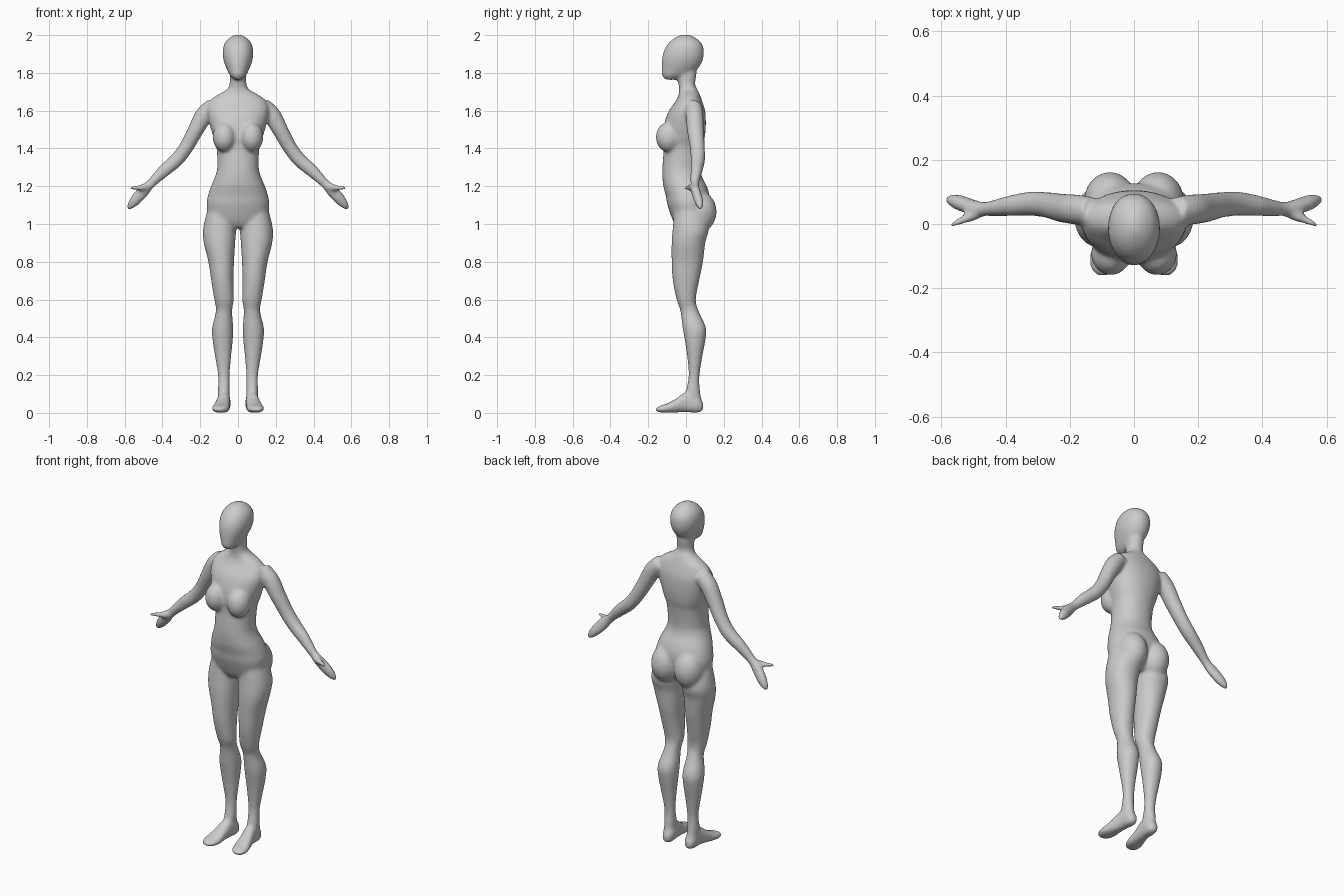
import bpy, bmesh, math
from mathutils import Vector, Matrix

bm = bmesh.new()
STEPS, SEGS = 5, 36


def smooth_rows(rows):
    """Catmull-Rom interpolation of every column of a profile table."""
    out, n = [], len(rows)
    for i in range(n - 1):
        quad = [rows[max(i - 1, 0)], rows[i], rows[i + 1], rows[min(i + 2, n - 1)]]
        for s in range(STEPS):
            t = s / STEPS
            out.append([0.5 * (2 * b + (c - a) * t + (2 * a - 5 * b + 4 * c - d) * t * t
                               + (3 * b - a - 3 * c + d) * t ** 3)
                        for a, b, c, d in zip(*quad)])
    return out + [list(rows[-1])]


def loft(rings, power=2.0, side=1):
    """Skin closed superellipse rings given as (centre, u radius, v radius)."""
    loops = []
    for c, u, v in rings:
        loop = []
        for k in range(SEGS):
            a = 2 * math.pi * k / SEGS
            ca, sa = math.cos(a), math.sin(a)
            p = (c + u * math.copysign(abs(ca) ** (2 / power), ca)
                 + v * math.copysign(abs(sa) ** (2 / power), sa))
            loop.append(bm.verts.new((p.x * side, p.y, p.z)))
        loops.append(loop)
    faces = [bm.faces.new(loops[0]), bm.faces.new(loops[-1])]
    for a, b in zip(loops, loops[1:]):
        for k in range(SEGS):
            j = (k + 1) % SEGS
            faces.append(bm.faces.new((a[k], a[j], b[j], b[k])))
    bmesh.ops.recalc_face_normals(bm, faces=faces)


def upright(rows):
    """Rows: z, centre x, half width, front y, back y."""
    return [(Vector((cx, (f + b) / 2, z)), Vector((w, 0, 0)), Vector((0, (b - f) / 2, 0)))
            for z, cx, w, f, b in smooth_rows(rows)]


def lengthwise(rows):
    """Rows: y, centre x, half width, bottom z, top z."""
    return [(Vector((cx, y, (lo + hi) / 2)), Vector((w, 0, 0)), Vector((0, 0, (hi - lo) / 2)))
            for y, cx, w, lo, hi in smooth_rows(rows)]


def limb(rows):
    """Rows: x, y, z, radius across in the front plane, radius in depth."""
    pts = smooth_rows(rows)
    rings = []
    for i, (x, y, z, r, d) in enumerate(pts):
        p, q = pts[max(i - 1, 0)], pts[min(i + 1, len(pts) - 1)]
        n = Vector((p[2] - q[2], 0, q[0] - p[0])).normalized()
        rings.append((Vector((x, y, z)), n * r, Vector((0, d, 0))))
    return rings


def ellipsoid(centre, radii):
    bmesh.ops.create_uvsphere(bm, u_segments=32, v_segments=20, radius=1,
                              matrix=Matrix.Translation(centre) @ Matrix.Diagonal((*radii, 1)))


# Torso and neck
torso = [(.98, .06, -.045, .08), (1.02, .145, -.07, .105), (1.1, .166, -.098, .125),
         (1.15, .159, -.107, .125), (1.2, .143, -.12, .11), (1.25, .122, -.125, .085),
         (1.3, .110, -.125, .077), (1.4, .113, -.118, .087), (1.45, .128, -.122, .098),
         (1.5, .143, -.12, .104), (1.55, .156, -.11, .105), (1.6, .163, -.09, .101),
         (1.65, .15, -.055, .086), (1.68, .115, -.04, .075), (1.71, .062, -.036, .062),
         (1.74, .045, -.04, .048), (1.8, .044, -.05, .056), (1.86, .04, -.05, .05)]
loft(upright([(z, 0, w, f, b) for z, w, f, b in torso]), 2.2)

# Head
head = [(1.763, .018, -.108, -.06), (1.785, .042, -.127, .0), (1.82, .060, -.129, .06),
        (1.86, .075, -.128, .086), (1.9, .081, -.122, .095), (1.94, .077, -.106, .091),
        (1.97, .062, -.08, .072), (1.992, .036, -.048, .04), (2.003, .01, -.02, .01)]
loft(upright([(z, 0, w, f, b) for z, w, f, b in head]), 2.1)

leg = [(1.1, .085, .07, -.06, .09), (.98, .097, .087, -.07, .12), (.9, .098, .083, -.076, .102),
       (.8, .089, .068, -.076, .09), (.7, .083, .059, -.07, .07), (.6, .074, .052, -.05, .052),
       (.54, .074, .043, -.03, .067), (.45, .081, .056, -.018, .106), (.38, .081, .053, -.006, .102),
       (.3, .079, .043, .006, .087), (.2, .075, .031, .014, .072), (.12, .075, .031, 0, .074),
       (.06, .075, .03, -.02, .084), (.02, .076, .028, -.025, .085)]
foot = [(.092, .072, .016, .015, .05), (.065, .072, .032, .001, .09), (.0, .076, .035, .003, .11),
        (-.05, .084, .04, .002, .077), (-.1, .091, .047, 0, .05), (-.14, .096, .039, .003, .037),
        (-.16, .098, .02, .008, .026)]
arm = [(.13, .04, 1.625, .045, .045), (.18, .045, 1.575, .047, .047), (.225, .05, 1.495, .042, .045),
       (.275, .06, 1.405, .038, .04), (.325, .063, 1.34, .037, .038), (.39, .056, 1.283, .034, .032),
       (.46, .047, 1.215, .025, .023), (.5, .052, 1.175, .032, .024), (.54, .065, 1.13, .03, .025),
       (.567, .073, 1.098, .021, .019), (.582, .076, 1.078, .008, .008)]
thumb = [(.46, .045, 1.205, .018, .018), (.5, .028, 1.194, .019, .019),
         (.54, .01, 1.191, .013, .013), (.575, -.005, 1.191, .008, .009)]

# Paired parts
for side in (1, -1):
    loft(upright(leg), 2.1, side)
    loft(lengthwise(foot), 2.3, side)
    loft(limb(arm), 2, side)
    loft(limb(thumb), 2, side)
    ellipsoid((.072 * side, -.092, 1.46), (.062, .068, .08))   # chest
    ellipsoid((.075 * side, .068, 1.065), (.082, .094, .11))   # seat

# Fuse everything into one soft skin
mesh = bpy.data.meshes.new("body")
bm.to_mesh(mesh)
bm.free()
body = bpy.data.objects.new("body", mesh)
bpy.context.collection.objects.link(body)
fuse = body.modifiers.new("fuse", 'REMESH')
fuse.mode = 'VOXEL'
fuse.voxel_size = .008
fuse.use_smooth_shade = True
soften = body.modifiers.new("soften", 'SMOOTH')
soften.factor = .5
soften.iterations = 12
